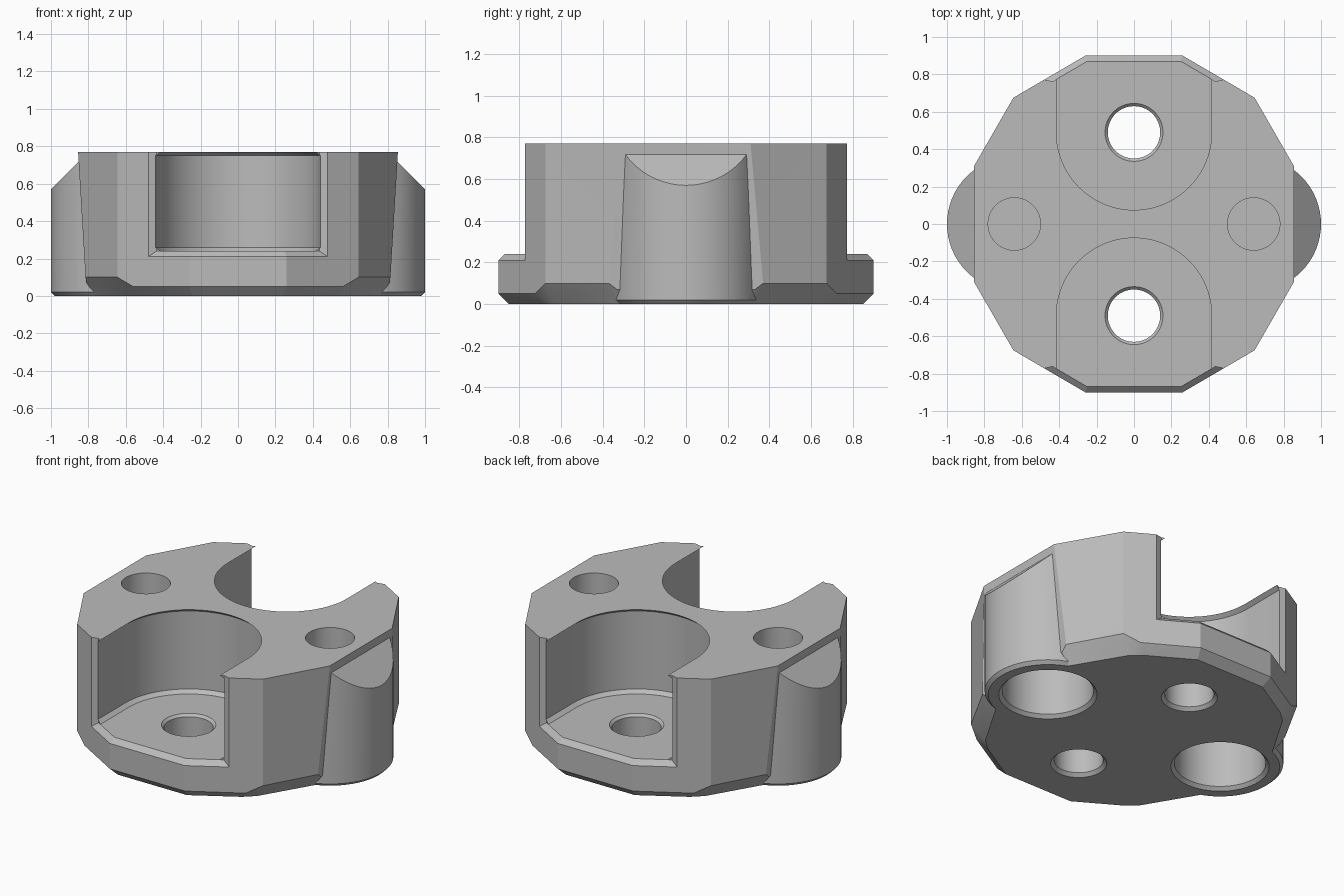
import bpy, bmesh, math
from mathutils import Vector

if "Cube" in bpy.data.objects:
    bpy.data.objects.remove(bpy.data.objects["Cube"])

TOP = 0.77
BORE_Y = 0.49
LUG_X = 0.64

grey = bpy.data.materials.new("plain_grey")
grey.use_nodes = True
grey.diffuse_color = (0.5, 0.5, 0.5, 1)
grey.node_tree.nodes["Principled BSDF"].inputs["Base Color"].default_value = (0.5, 0.5, 0.5, 1)


def make_object(name, bm):
    bmesh.ops.recalc_face_normals(bm, faces=bm.faces)
    mesh = bpy.data.meshes.new(name)
    bm.to_mesh(mesh)
    bm.free()
    mesh.materials.append(grey)
    obj = bpy.data.objects.new(name, mesh)
    bpy.context.collection.objects.link(obj)
    return obj


def loft(rings):
    """Closed solid through rings with equal point counts."""
    bm = bmesh.new()
    loops = [[bm.verts.new(p) for p in ring] for ring in rings]
    n = len(loops[0])
    for a, b in zip(loops, loops[1:]):
        for i in range(n):
            j = (i + 1) % n
            bm.faces.new((a[i], a[j], b[j], b[i]))
    bm.faces.new(loops[0][::-1])
    bm.faces.new(loops[-1])
    return bm


def lathe(x, y, profile, n=64):
    """Solid of revolution from (radius, z) pairs."""
    turn = [2 * math.pi * i / n for i in range(n)]
    return loft([[(x + r * math.cos(a), y + r * math.sin(a), z) for a in turn]
                 for r, z in profile])


def four_way(quarter):
    """Mirror a quarter outline (front/back to side) into a full ring."""
    q = [Vector(p) for p in quarter]
    half = q + [Vector((p.x, -p.y, p.z)) for p in reversed(q)]
    return half + [Vector((-p.x, p.y, p.z)) for p in reversed(half)]


def combine(target, other, operation):
    mod = target.modifiers.new("join", 'BOOLEAN')
    mod.operation = operation
    mod.solver = 'EXACT'
    mod.object = other
    bpy.context.view_layer.objects.active = target
    bpy.ops.object.modifier_apply(modifier=mod.name)
    bpy.data.objects.remove(other)


# Twelve-sided body with tapered sides and a chamfered foot
bottom = [(.24, .85, 0), (.51, .69, 0), (.575, .63, 0), (.76, .32, 0), (.75, .29, 0)]
foot = [(.26, .9, .05), (.56, .725, .05), (.645, .675, .1), (.815, .37, .1), (.81, .33, .07)]
upper = [(.26, .9, TOP), (.56, .725, TOP), (.645, .675, TOP), (.855, .31, TOP), (.855, .29, TOP)]
bm = loft([four_way(r) for r in (bottom, foot, upper)])
bmesh.ops.triangulate(bm, faces=bm.faces)
body = make_object("body", bm)

# Round side lugs with sloped tops
for side in (-1, 1):
    bm = lathe(side * LUG_X, 0, [(.34, 0), (.36, .02), (.36, .75)])
    cut = bmesh.ops.bisect_plane(bm, geom=bm.verts[:] + bm.edges[:] + bm.faces[:],
                                 plane_co=(side, 0, .57), plane_no=(side, 0, 1),
                                 clear_outer=True)
    edges = [e for e in bm.edges if e.is_boundary]
    bmesh.ops.holes_fill(bm, edges=edges)
    combine(body, make_object("lug", bm), 'UNION')


def pocket_ring(s, r, z):
    arc = [math.pi * i / 40 for i in range(41)]
    pts = [(r * math.cos(a), s * (BORE_Y - r * math.sin(a)), z) for a in arc]
    return [(r, s * 1.3, z)] + pts + [(-r, s * 1.3, z)]


for s in (-1, 1):
    # Open U-shaped pocket with a small lip at the rim and floor
    bm = loft([pocket_ring(s, r, z) for r, z in
               ((.415, .24), (.44, .26), (.44, .75), (.39, .79))])
    combine(body, make_object("pocket_cutter", bm), 'DIFFERENCE')

    # Chamfer around the pocket mouth
    stations = [((.435, .762), (.525, .782)), ((.25, .87), (.27, .93))]
    stations += [((-a[0], a[1]), (-b[0], b[1])) for a, b in reversed(stations)]
    bm = loft([[(a[0], s * a[1], .24), (b[0], s * b[1], .18),
                (b[0], s * b[1], 1), (a[0], s * a[1], 1)] for a, b in stations])
    combine(body, make_object("mouth_cutter", bm), 'DIFFERENCE')

    # Countersunk through hole in the pocket floor
    bm = lathe(0, s * BORE_Y, [(.18, -.02), (.14, .02), (.14, .225), (.17, .255)])
    combine(body, make_object("screw_hole_cutter", bm), 'DIFFERENCE')

    # Blind holes above and below each lug
    bm = lathe(s * LUG_X, 0, [(.14, .6), (.14, .9)])
    combine(body, make_object("top_hole_cutter", bm), 'DIFFERENCE')
    bm = lathe(s * LUG_X, 0, [(.30, -.02), (.26, .02), (.26, .5)])
    combine(body, make_object("bottom_hole_cutter", bm), 'DIFFERENCE')

# Smooth the round walls and keep the edges crisp
bpy.ops.object.select_all(action='DESELECT')
body.select_set(True)
bpy.context.view_layer.objects.active = body
bpy.ops.object.shade_smooth_by_angle(angle=math.radians(20))
